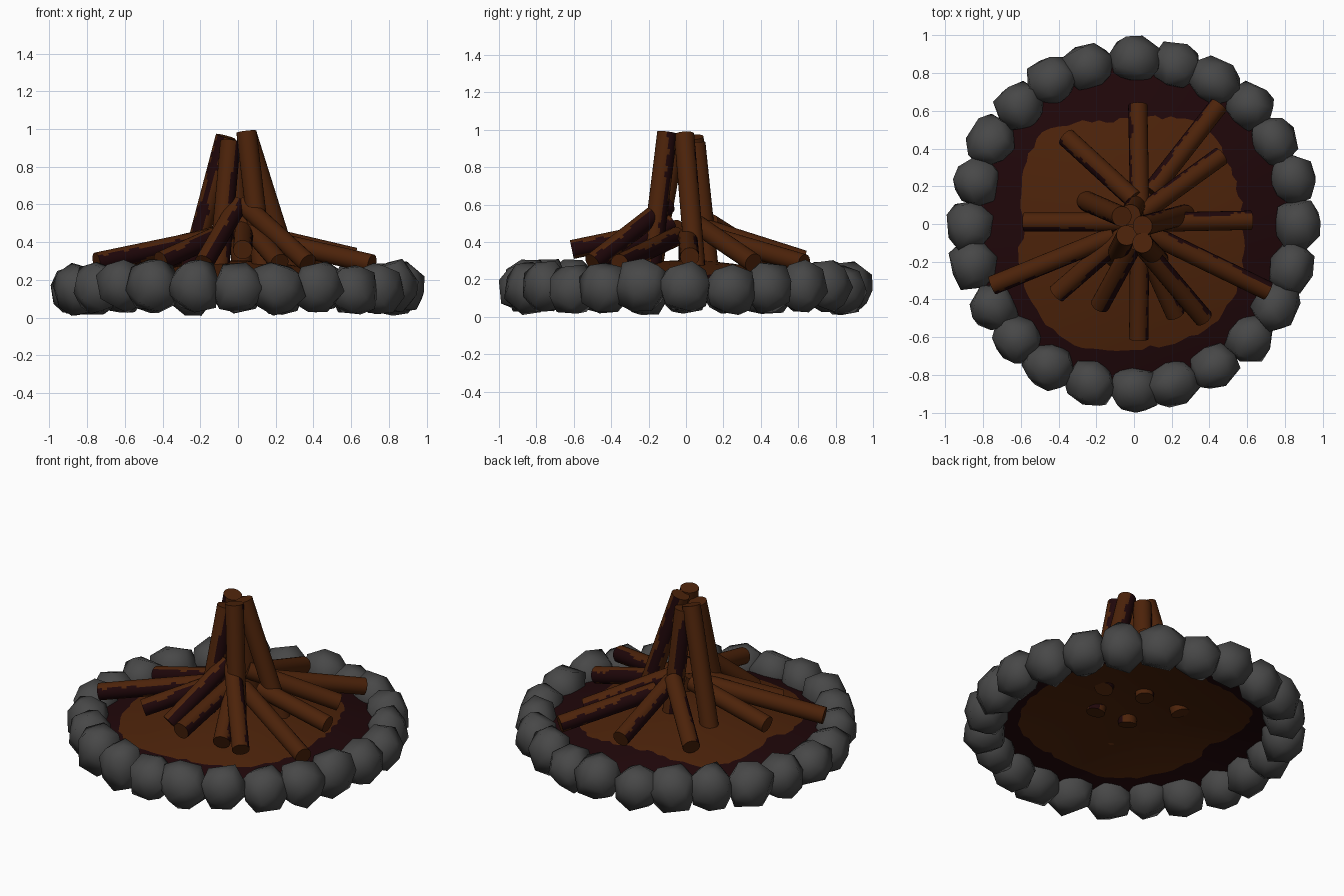
import bpy, bmesh, math, random
from mathutils import Vector

if "Cube" in bpy.data.objects:
    bpy.data.objects.remove(bpy.data.objects["Cube"])

random.seed(7)


def material(name, rgb):
    m = bpy.data.materials.new(name)
    m.diffuse_color = (*rgb, 1)
    m.use_nodes = True
    m.node_tree.nodes["Principled BSDF"].inputs["Base Color"].default_value = m.diffuse_color
    return m


STONE = material("stone grey", (0.064, 0.064, 0.064))
WOOD = material("wood brown", (0.073, 0.0165, 0.003))
CHAR = material("charred brown", (0.0135, 0.002, 0.0028))


def finish(name, bm, mats, angle):
    me = bpy.data.meshes.new(name)
    bm.to_mesh(me)
    bm.free()
    for m in mats:
        me.materials.append(m)
    ob = bpy.data.objects.new(name, me)
    bpy.context.collection.objects.link(ob)
    bpy.ops.object.select_all(action='DESELECT')
    ob.select_set(True)
    bpy.context.view_layer.objects.active = ob
    bpy.ops.object.shade_smooth_by_angle(angle=math.radians(angle))
    return ob


# Ring of faceted stones: hulls of jittered points spread over a boxy sphere
def stone(i, n=24):
    a = math.radians(90 + i * 360 / n + random.uniform(-1, 1))
    count = 20
    pts = []
    spin = random.uniform(0, 6.28)
    for k in range(count):
        z = 1 - 2 * (k + 0.5) / count
        t = k * 2.39996 + spin
        r = math.sqrt(1 - z * z)
        p = Vector((r * math.cos(t), r * math.sin(t), z))
        p /= sum(abs(c) ** 2.5 for c in p) ** (1 / 2.5)
        p += Vector([random.uniform(-0.08, 0.08) for _ in range(3)])
        pts.append(p)
    size = (random.uniform(0.24, 0.25), random.uniform(0.26, 0.28), random.uniform(0.26, 0.285))
    low = 0.01 if i % 6 == 1 else random.uniform(0.015, 0.03)
    mid = (0.877 + random.uniform(-0.012, 0), 0, low + size[2] / 2)
    for ax in range(3):  # fit each stone into its box
        lo, hi = min(p[ax] for p in pts), max(p[ax] for p in pts)
        for p in pts:
            p[ax] = mid[ax] + size[ax] * ((p[ax] - lo) / (hi - lo) - 0.5)
    bm = bmesh.new()
    for p in pts:
        x, y = p.x, p.y
        bm.verts.new((x * math.cos(a) - y * math.sin(a), x * math.sin(a) + y * math.cos(a), p.z))
    bmesh.ops.convex_hull(bm, input=bm.verts)
    loose = [v for v in bm.verts if not v.link_faces]
    bmesh.ops.delete(bm, geom=loose, context='VERTS')
    bmesh.ops.recalc_face_normals(bm, faces=bm.faces)
    finish("stone_%02d" % (i + 1), bm, [STONE], 62)


for i in range(24):
    stone(i)

# Fire bed: shallow dome, brown inside an uneven border and charred outside
BORDER = [0.58, 0.58, 0.59, 0.62, 0.63, 0.58, 0.56, 0.56, 0.62, 0.69, 0.66, 0.62,
          0.57, 0.63, 0.66, 0.70, 0.71, 0.70, 0.66, 0.66, 0.67, 0.67, 0.64, 0.60]


def bed_height(r):
    return 0.16 + 0.145 * (1 - (r / 0.85) ** 1.6)


bm = bmesh.new()
SEG = 96
rings = []
fractions = [0.2, 0.45, 0.7, 0.88, 1.0]
edge = []
for s in range(SEG):
    f = s * 24 / SEG
    k = int(f)
    b = BORDER[k] * (1 - f + k) + BORDER[(k + 1) % 24] * (f - k)
    edge.append(b + random.uniform(-0.012, 0.012))
radii = [[e * f for e in edge] for f in fractions]
radii.append([(e + 0.85) / 2 for e in edge])
radii.append([0.85] * SEG)
for rad in radii:
    ring = []
    for s in range(SEG):
        t = 2 * math.pi * s / SEG
        ring.append(bm.verts.new((rad[s] * math.cos(t), rad[s] * math.sin(t), bed_height(rad[s]))))
    rings.append(ring)
centre = bm.verts.new((0, 0, bed_height(0)))
for s in range(SEG):
    n = (s + 1) % SEG
    bm.faces.new((centre, rings[0][s], rings[0][n]))
    for j in range(len(rings) - 1):
        f = bm.faces.new((rings[j][s], rings[j + 1][s], rings[j + 1][n], rings[j][n]))
        f.material_index = 1 if j >= len(fractions) - 1 else 0
finish("fire_bed", bm, [WOOD, CHAR], 40)


# Logs: straight round bars with a ragged charred strip along one flank
def log(name, foot, head, r=0.051, reach=(28, 65), sides=24, steps=24):
    foot, head = Vector(foot), Vector(head)
    axis = (head - foot).normalized()
    out = Vector((foot.x - head.x, foot.y - head.y, 0)).normalized()
    flank = Vector((0, 0, 1)).cross(out)
    up = axis.cross(flank).normalized()
    bm = bmesh.new()
    rings = []
    for j in range(steps + 1):
        c = foot.lerp(head, j / steps)
        rings.append([bm.verts.new(c + r * (math.cos(t) * flank + math.sin(t) * up))
                      for t in (2 * math.pi * k / sides for k in range(sides))])
    limits = [sum(reach) / 2] * 2
    for j in range(steps):
        limits = [min(reach[1], max(reach[0], v + random.uniform(-16, 16))) for v in limits]
        for k in range(sides):
            n = (k + 1) % sides
            f = bm.faces.new((rings[j][k], rings[j][n], rings[j + 1][n], rings[j + 1][k]))
            deg = (k + 0.5) * 360 / sides
            deg = deg - 360 if deg > 180 else deg
            if -limits[0] < deg < limits[1]:
                f.material_index = 1
    bm.faces.new(rings[0][::-1])
    bm.faces.new(rings[-1])
    bmesh.ops.recalc_face_normals(bm, faces=bm.faces)
    finish(name, bm, [WOOD, CHAR], 40)


# Low logs fanned out around the fire: outer end, inner end
LOW = [
    ((0.02, 0.63, 0.305), (0.03, 0.08, 0.48)),
    ((0.45, 0.63, 0.285), (0.09, 0.17, 0.42)),
    ((0.46, 0.36, 0.29), (0.03, 0.05, 0.50)),
    ((0.62, 0.02, 0.32), (0.15, 0.01, 0.43)),
    ((0.71, -0.355, 0.285), (0.08, -0.05, 0.43)),
    ((0.37, -0.50, 0.29), (0.03, -0.10, 0.60)),
    ((0.22, -0.48, 0.29), (0.04, -0.08, 0.50)),
    ((0.025, -0.61, 0.36), (0.03, -0.08, 0.47)),
    ((-0.18, -0.43, 0.29), (0.0, -0.10, 0.60)),
    ((-0.41, -0.37, 0.30), (-0.03, -0.04, 0.47)),
    ((-0.75, -0.325, 0.295), (-0.10, -0.06, 0.43)),
    ((-0.58, 0.01, 0.32), (-0.05, 0.01, 0.45)),
    ((-0.36, 0.46, 0.29), (0.0, 0.13, 0.50)),
]
for i, (a, b) in enumerate(LOW):
    log("low_log_%02d" % (i + 1), a, b)

# Upright logs leaning together in the middle: foot, head
TALL = [
    ((-0.25, 0.12, 0.26), (-0.065, 0.04, 0.96)),
    ((-0.10, -0.18, 0.26), (-0.04, -0.06, 0.935)),
    ((0.13, -0.19, 0.26), (0.045, -0.10, 0.985)),
    ((0.27, 0.05, 0.26), (0.045, -0.01, 0.975)),
    ((0.02, 0.12, 0.26), (-0.02, 0.05, 0.93)),
]
for i, (a, b) in enumerate(TALL):
    log("upright_log_%02d" % (i + 1), a, b, 0.054, (18, 48))
